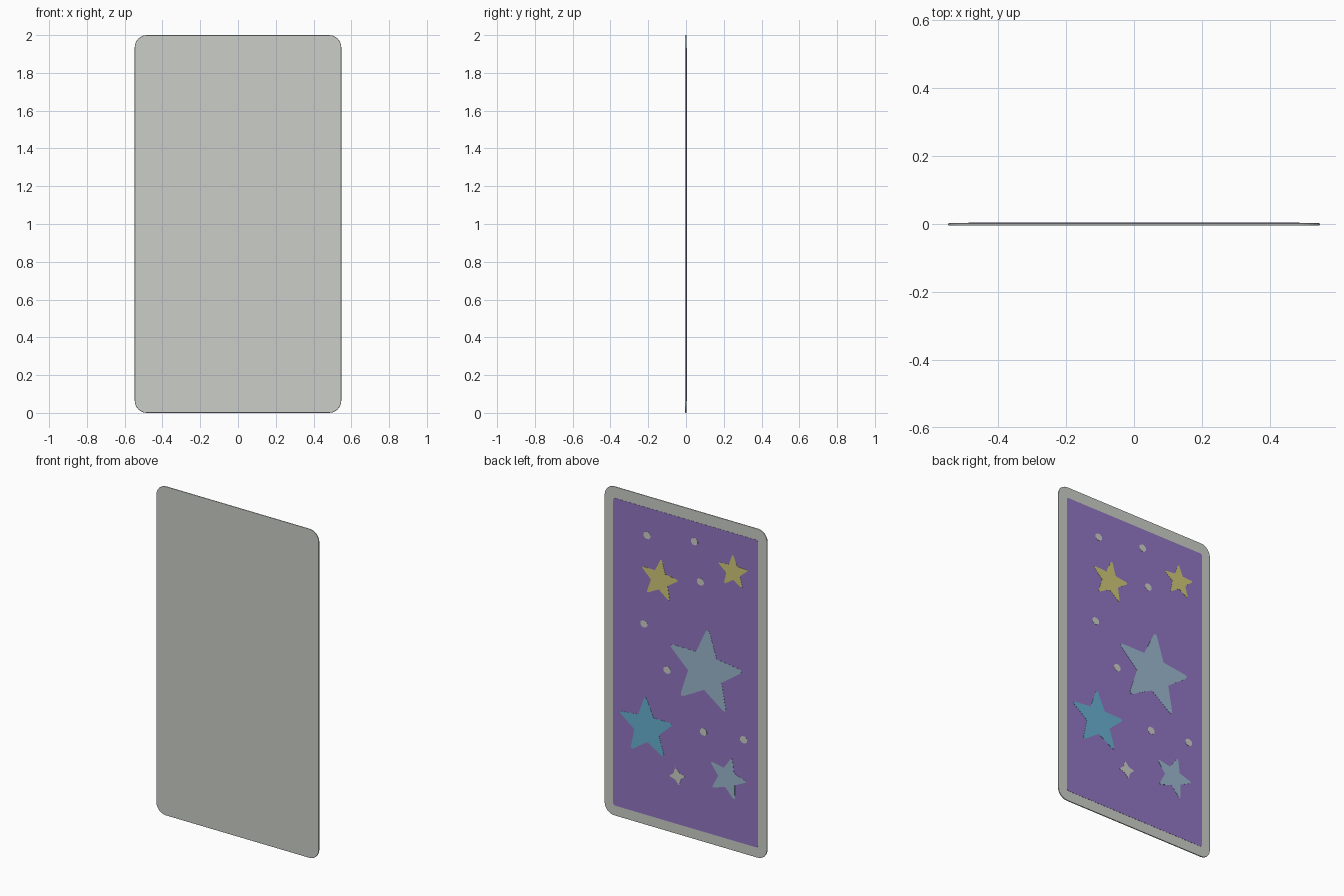
import bpy, bmesh, math

if "Cube" in bpy.data.objects:
    bpy.data.objects.remove(bpy.data.objects["Cube"])


def srgb(r, g, b):
    def lin(c):
        c /= 255
        return c / 12.92 if c <= 0.04045 else ((c + 0.055) / 1.055) ** 2.4
    return (lin(r), lin(g), lin(b), 1)


def material(name, rgb):
    m = bpy.data.materials.new(name)
    m.diffuse_color = srgb(*rgb)
    m.use_nodes = True
    m.node_tree.nodes["Principled BSDF"].inputs["Base Color"].default_value = m.diffuse_color
    return m


pale_grey = material("pale grey", (203, 206, 200))
purple = material("purple", (146, 118, 195))
yellow = material("soft yellow", (208, 200, 120))
mist_blue = material("mist blue", (156, 184, 206))
teal = material("teal blue", (104, 177, 208))


def plate(name, outline, y0, y1, mat):
    """Solid plate: an x-z outline extruded from y0 to y1."""
    bm = bmesh.new()
    face = bm.faces.new([bm.verts.new((x, y0, z)) for x, z in outline])
    ext = bmesh.ops.extrude_face_region(bm, geom=[face])
    for v in ext["geom"]:
        if isinstance(v, bmesh.types.BMVert):
            v.co.y = y1
    bmesh.ops.recalc_face_normals(bm, faces=bm.faces)
    me = bpy.data.meshes.new(name)
    bm.to_mesh(me)
    bm.free()
    me.materials.append(mat)
    ob = bpy.data.objects.new(name, me)
    bpy.context.collection.objects.link(ob)
    return ob


def rounded_rect(hw, z0, z1, r, n=6):
    pts = []
    corners = [(hw - r, z1 - r), (-hw + r, z1 - r), (-hw + r, z0 + r), (hw - r, z0 + r)]
    for q, (cx, cz) in enumerate(corners):
        for i in range(n + 1):
            a = math.pi / 2 * (q + i / n)
            pts.append((cx + r * math.cos(a), cz + r * math.sin(a)))
    return pts


def star(cx, cz, R, turn, points=5, inner=0.47):
    """Star outline with slightly blunted tips."""
    pts = []
    for k in range(points):
        a = math.radians(90 + turn) + math.tau * k / points
        for da, r in ((-0.05, 0.96), (0, 1), (0.05, 0.96), (math.pi / points, inner)):
            pts.append((cx + R * r * math.cos(a + da), cz + R * r * math.sin(a + da)))
    return pts


# card body with softened rim
body = plate("card_body", rounded_rect(0.547, 0, 2, 0.065), -0.005, 0.003, pale_grey)
bev = body.modifiers.new("rim", "BEVEL")
bev.width = 0.003
bev.segments = 2
bev.limit_method = "ANGLE"
bev.angle_limit = math.radians(60)

# coloured panel on the back
plate("back_panel", rounded_rect(0.487, 0.062, 1.932, 0.012, 3), 0.001, 0.004, purple)

# five-pointed stars: x, z, radius, turn, colour
STARS = [
    (-0.133, 1.045, 0.252, 4, mist_blue),
    (-0.280, 0.433, 0.128, 14, mist_blue),
    (0.263, 0.593, 0.184, -2.6, teal),
    (0.175, 1.515, 0.126, 5, yellow),
    (-0.320, 1.696, 0.102, -1, yellow),
]
for i, (x, z, r, t, m) in enumerate(STARS):
    plate(f"star_{i + 1}", star(x, z, r, t), 0.002, 0.005, m)

# four-pointed sparkle
plate("sparkle", star(0.056, 0.353, 0.053, -13, 4, 0.52), 0.002, 0.005, pale_grey)

# small dots
DOTS = [(0.259, 1.763), (-0.059, 1.811), (-0.1, 1.577), (0.28, 1.22),
        (0.124, 0.98), (-0.12, 0.669), (-0.391, 0.694)]
for i, (x, z) in enumerate(DOTS):
    ring = [(x + 0.025 * math.cos(math.tau * (k + 0.5) / 8),
             z + 0.023 * math.sin(math.tau * (k + 0.5) / 8)) for k in range(8)]
    plate(f"dot_{i + 1}", ring, 0.002, 0.005, pale_grey)
